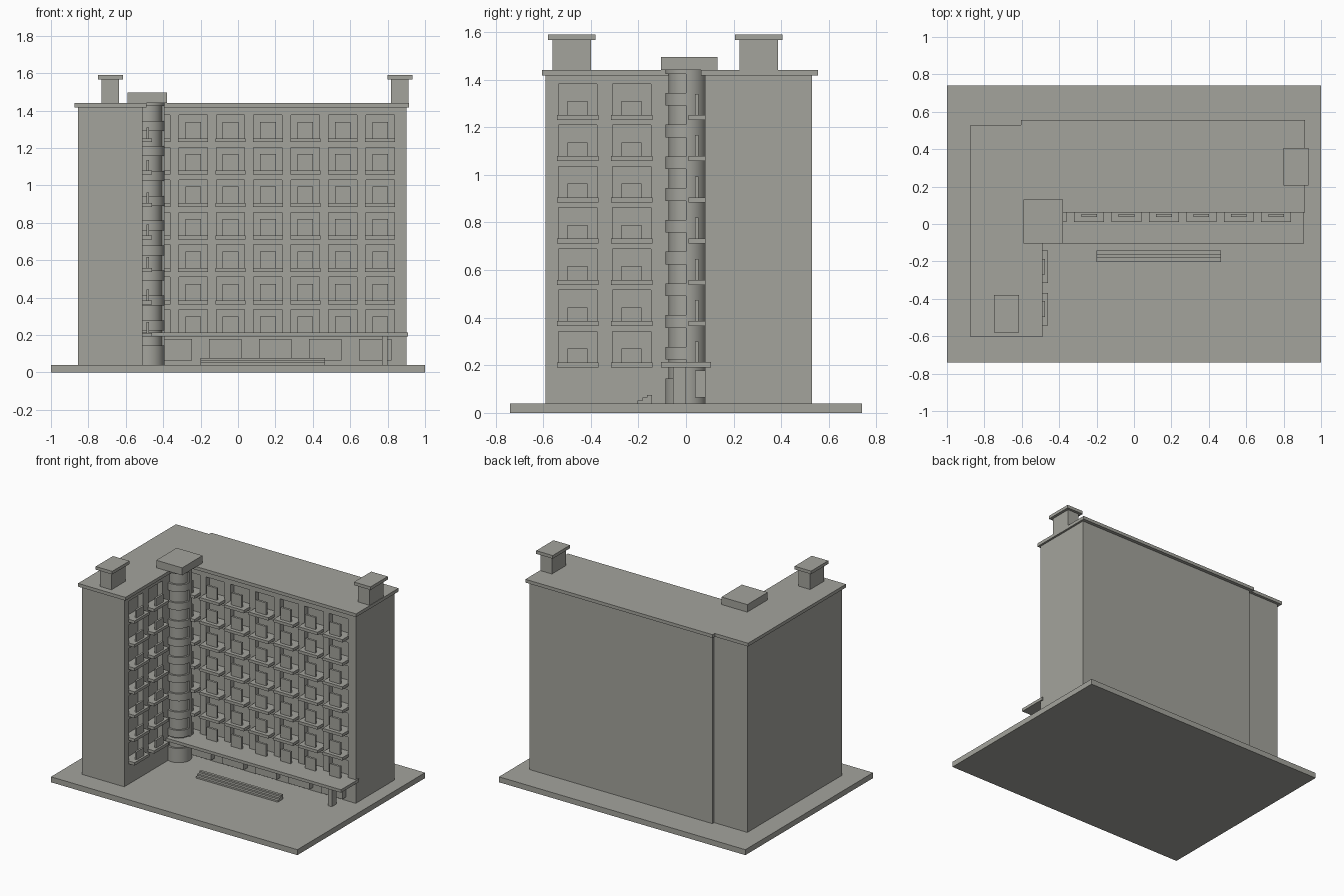
import bpy, bmesh, math

if "Cube" in bpy.data.objects:
    bpy.data.objects.remove(bpy.data.objects["Cube"])

concrete = bpy.data.materials.new("concrete_grey")
concrete.diffuse_color = (0.37, 0.37, 0.335, 1)
concrete.use_nodes = True
concrete.node_tree.nodes["Principled BSDF"].inputs["Base Color"].default_value = concrete.diffuse_color


def make(name, bm):
    bmesh.ops.recalc_face_normals(bm, faces=bm.faces)
    me = bpy.data.meshes.new(name)
    bm.to_mesh(me)
    bm.free()
    me.materials.append(concrete)
    ob = bpy.data.objects.new(name, me)
    bpy.context.collection.objects.link(ob)
    return ob


def add_box(bm, x0, x1, y0, y1, z0, z1):
    v = bmesh.ops.create_cube(bm, size=1)["verts"]
    for p in v:
        p.co = ((x0 + x1) / 2 + p.co.x * (x1 - x0),
                (y0 + y1) / 2 + p.co.y * (y1 - y0),
                (z0 + z1) / 2 + p.co.z * (z1 - z0))


def boxes(name, items):
    bm = bmesh.new()
    for b in items:
        add_box(bm, *b)
    return make(name, bm)


def add_prism(bm, pts, direction):
    f = bm.faces.new([bm.verts.new(p) for p in pts])
    g = bmesh.ops.extrude_face_region(bm, geom=[f])["geom"]
    bmesh.ops.translate(bm, vec=direction,
                        verts=[e for e in g if isinstance(e, bmesh.types.BMVert)])


def l_plan(name, x0, x1, x2, xs, y0, y1, y2, y3, z0, z1):
    """L-shaped slab: side wing x0..x1, long wing to x2, rear step at xs."""
    pts = [(x0, y0), (x1, y0), (x1, y1), (x2, y1), (x2, y3), (xs, y3), (xs, y2), (x0, y2)]
    bm = bmesh.new()
    add_prism(bm, [(x, y, z0) for x, y in pts], (0, 0, z1 - z0))
    return make(name, bm)


# Ground plate, walls and roof
boxes("base_plate", [(-1, 1, -0.74, 0.74, 0, 0.04)])
walls = l_plan("walls", -0.855, -0.51, 0.9, -0.585, -0.59, 0.08, 0.51, 0.53, 0.04, 1.417)
l_plan("roof_slab", -0.875, -0.49, 0.915, -0.605, -0.605, 0.062, 0.53, 0.555, 1.417, 1.441)

# Balcony grid: recesses, floor slabs and front panels
floors = [0.212 + 0.1733 * k for k in range(7)]
main_x = [-0.44 + 0.2 * k for k in range(7)]
side_y = [-0.455, -0.228]
cuts, slabs, panels = [], [], []
for z in floors:
    for x in main_x:
        if x > -0.3:
            cuts.append((x - 0.076, x + 0.076, 0.03, 0.12, z, z + 0.124))
        else:
            cuts.append((x - 0.04, x + 0.076, 0.03, 0.12, z, z + 0.124))
        slabs.append((x - 0.08, x + 0.08, 0.01, 0.082, z - 0.021, z))
        panels.append((x - 0.042, x + 0.042, 0.037, 0.053, z, z + 0.088))
    for y in side_y:
        cuts.append((-0.55, -0.46, y - 0.081, y + 0.081, z, z + 0.13))
        slabs.append((-0.512, -0.46, y - 0.087, y + 0.087, z - 0.021, z))
        panels.append((-0.49, -0.475, y - 0.042, y + 0.042, z, z + 0.058))
cutter = boxes("recess_cutter", cuts)
cutter.hide_render = True
mod = walls.modifiers.new("recesses", 'BOOLEAN')
mod.operation = 'DIFFERENCE'
mod.solver = 'EXACT'
mod.object = cutter
bpy.context.view_layer.objects.active = walls
bpy.ops.object.modifier_apply(modifier=mod.name)
bpy.data.objects.remove(cutter)
boxes("balcony_slabs", slabs)
boxes("balcony_panels", panels)

# Round stair tower: core, solid rings between windows, rear half shell
CX, CY, R = -0.48, 0.0, 0.087


def add_disc(bm, r, z0, z1, a0=0, a1=360, n=32):
    count = n if a1 - a0 == 360 else n + 1
    angles = [math.radians(a0 + (a1 - a0) * i / n) for i in range(count)]
    add_prism(bm, [(CX + r * math.cos(a), CY + r * math.sin(a), z0) for a in angles],
              (0, 0, z1 - z0))


tower = bmesh.new()
add_disc(tower, R - 0.014, 0.04, 1.445)
add_disc(tower, R, 0.04, 1.445, 0, 180, 16)
bottom = 0.04
for k in range(10):
    sill = 0.144 + 0.1334 * k
    add_disc(tower, R, bottom, sill)
    bottom = sill + 0.08
add_disc(tower, R, bottom, 1.445)
tower_ob = make("stair_tower", tower)
bpy.ops.object.select_all(action='DESELECT')
tower_ob.select_set(True)
bpy.context.view_layer.objects.active = tower_ob
bpy.ops.object.shade_smooth_by_angle(angle=math.radians(30))
boxes("tower_cap", [(-0.59, -0.38, -0.105, 0.132, 1.441, 1.496)])

# Rooftop chimneys
for side, cx, cy in (("left", -0.682, -0.48), ("right", 0.865, 0.305)):
    boxes("chimney_" + side, [
        (cx - 0.047, cx + 0.047, cy - 0.081, cy + 0.081, 1.44, 1.566),
        (cx - 0.067, cx + 0.067, cy - 0.1, cy + 0.1, 1.566, 1.589)])

# Entrance canopy with its post, and the ground floor window boxes
boxes("canopy", [(-0.51, 0.91, -0.105, 0.105, 0.191, 0.213)])
boxes("canopy_post", [(0.77, 0.8, -0.055, 0.0, 0.04, 0.191)])
boxes("ground_windows", [(x - 0.087, x + 0.087, 0.037, 0.09, 0.065, 0.178)
                         for x in (-0.333, -0.067, 0.199, 0.467, 0.734)])

# Entrance steps
boxes("entrance_steps", [(-0.2, 0.465, -0.203 + 0.02 * i, -0.143, 0.04 + 0.012 * i, 0.052 + 0.012 * i)
                         for i in range(3)])
